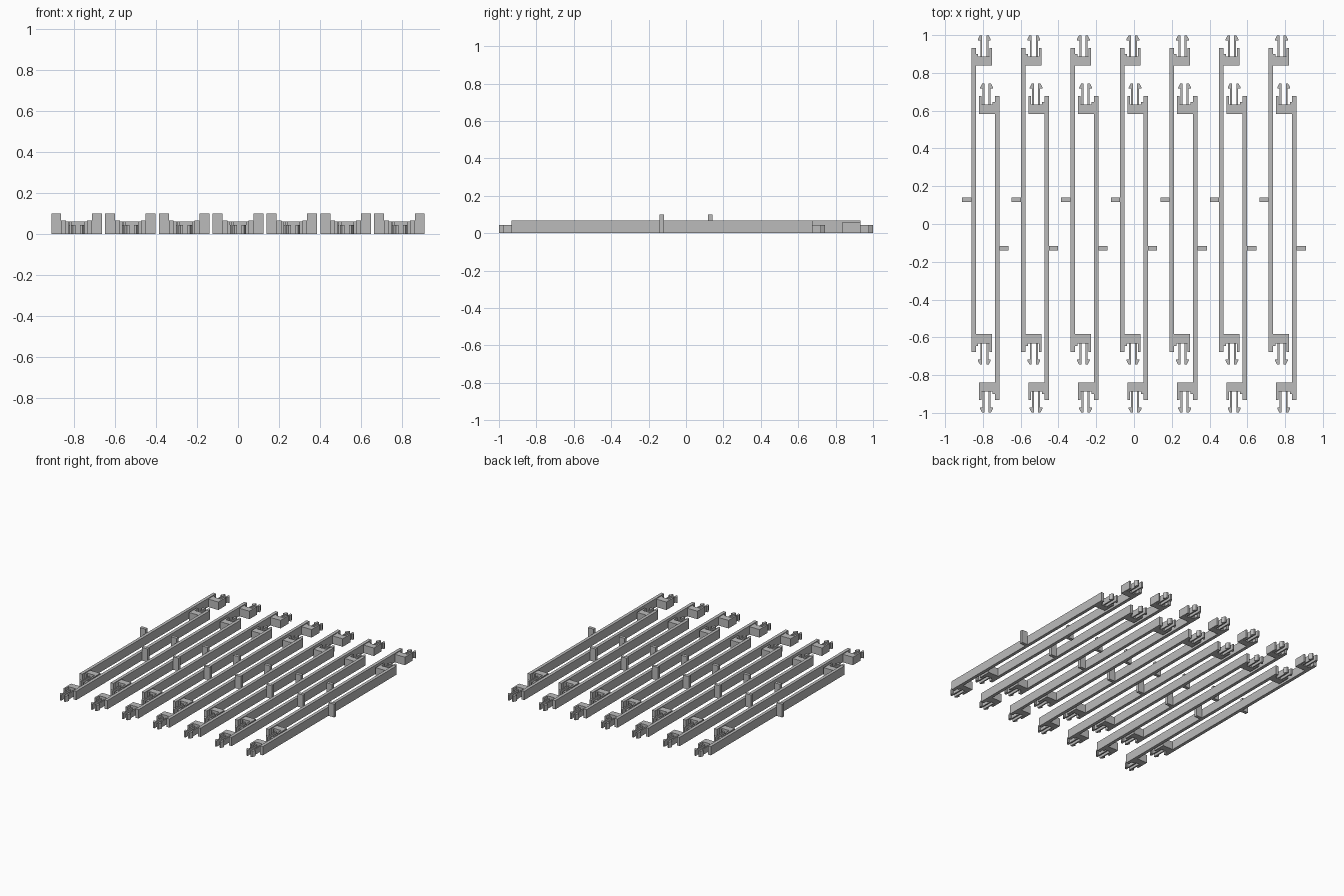
import bpy
import bmesh
from math import pi

cube = bpy.data.objects.get("Cube")
if cube:
    bpy.data.objects.remove(cube, do_unlink=True)

grey = bpy.data.materials.new("plain grey")
grey.use_nodes = True
colour = (0.5, 0.5, 0.5, 1)
grey.diffuse_color = colour
grey.node_tree.nodes["Principled BSDF"].inputs["Base Color"].default_value = colour


def prism(name, outline, height):
    """Mesh made by raising a flat outline from the ground."""
    bm = bmesh.new()
    face = bm.faces.new([bm.verts.new((x, y, 0)) for x, y in outline])
    raised = bmesh.ops.extrude_face_region(bm, geom=[face])["geom"]
    tops = [v for v in raised if isinstance(v, bmesh.types.BMVert)]
    bmesh.ops.translate(bm, vec=(0, 0, height), verts=tops)
    bmesh.ops.recalc_face_normals(bm, faces=bm.faces)
    mesh = bpy.data.meshes.new(name)
    bm.to_mesh(mesh)
    bm.free()
    mesh.materials.append(grey)
    return mesh


def rect(x0, x1, y0, y1):
    return [(x0, y0), (x1, y0), (x1, y1), (x0, y1)]


LOW, HIGH = -0.677, 0.932     # ends of a rail
OUT, IN = -0.075, -0.051      # sides of a rail

# Long rail with its upright side tab
rail = prism("rail", rect(OUT, IN, LOW, HIGH), 0.067)
tab = prism("tab", rect(OUT - 0.048, OUT, 0.117, 0.141), 0.1)

# Notched end block, drawn relative to the rail end
block = prism("end_block", [
    (IN, -0.094), (0.034, -0.094), (0.034, 0), (0.021, 0), (0.021, -0.044),
    (-0.038, -0.044), (-0.038, -0.032), (IN, -0.032)], 0.061)

# Barbed snap arm, drawn relative to its inner side
arm = prism("snap_arm", [
    (0, -0.05), (0.01, -0.05), (0.01, 0.04), (0.023, 0.04),
    (0.023, 0.046), (0.012, 0.067), (0, 0.067)], 0.044)


def place(name, mesh, parent, x=0, y=0, sx=1, sy=1):
    obj = bpy.data.objects.new(name, mesh)
    bpy.context.collection.objects.link(obj)
    obj.parent = parent
    obj.location = (x, y, 0)
    if sx * sy < 0:
        # Mirrored copies keep their own outward-facing mesh
        obj.data = mesh.copy()
        for v in obj.data.vertices:
            v.co.x *= sx
            v.co.y *= sy
        obj.data.flip_normals()
    elif sx < 0:
        obj.rotation_euler.z = pi
    return obj


# Seven pairs, each a strip and the same strip turned half round
for i in range(7):
    for side, turn in (("left", 0), ("right", pi)):
        tag = f"{side}_{i + 1}"
        strip = place(f"rail_{tag}", rail, None, x=(i - 3) * 0.2622)
        strip.rotation_euler.z = turn
        place(f"tab_{tag}", tab, strip)
        for end, y, sy in (("back", HIGH, 1), ("front", LOW, -1)):
            place(f"end_block_{tag}_{end}", block, strip, 0, y, 1, sy)
            for sx in (-1, 1):
                place(f"snap_arm_{tag}_{end}", arm, strip,
                      -0.006 + sx * 0.011, y, sx, sy)
